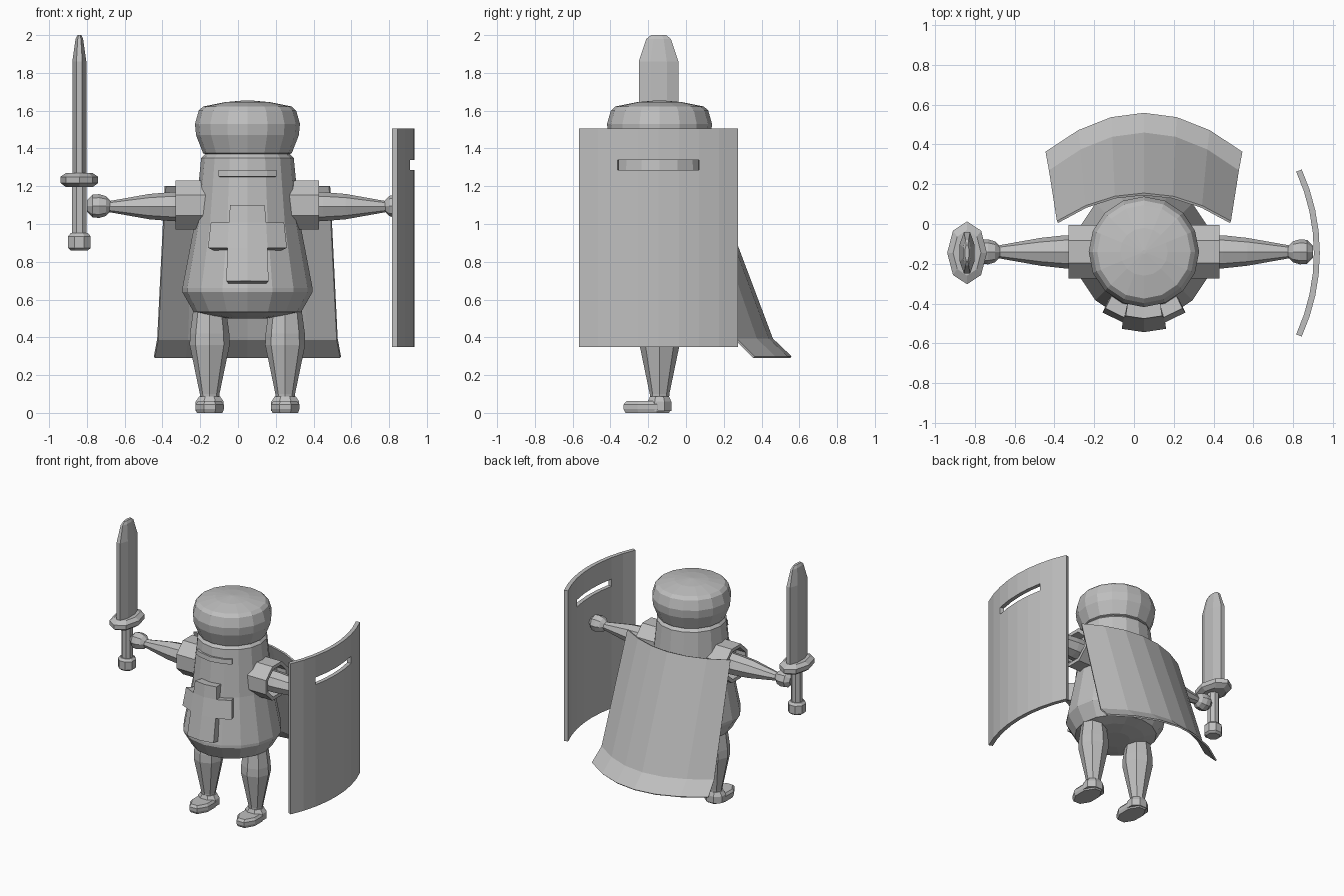
import bpy, bmesh, math

if "Cube" in bpy.data.objects:
    bpy.data.objects.remove(bpy.data.objects["Cube"])

CX, CY = 0.05, -0.14          # axis of the figure

mat = bpy.data.materials.new("plain grey")
mat.diffuse_color = (0.52, 0.52, 0.52, 1)
mat.use_nodes = True
mat.node_tree.nodes["Principled BSDF"].inputs["Base Color"].default_value = mat.diffuse_color


def finish(name, bm):
    bmesh.ops.recalc_face_normals(bm, faces=bm.faces)
    me = bpy.data.meshes.new(name)
    bm.to_mesh(me)
    bm.free()
    me.materials.append(mat)
    ob = bpy.data.objects.new(name, me)
    bpy.context.collection.objects.link(ob)
    return ob


def loft(name, rings, n=8, x=CX, y=CY, z=0, side=0, flat=False):
    """Stack of elliptical rings (h, a, b) along z, or along x when side is +-1."""
    bm = bmesh.new()
    ph = math.pi / n if flat else 0
    k = 1 / math.cos(math.pi / n) if flat else 1
    loops = []
    for r in rings:
        h, a, b = r[0], r[1] * k, r[-1] * k
        loop = []
        for i in range(n):
            t = ph + 2 * math.pi * i / n
            u, v = a * math.cos(t), b * math.sin(t)
            co = (x + side * h, y + u, z + v) if side else (x + u, y + v, z + h)
            loop.append(bm.verts.new(co))
        loops.append(loop)
    for lo, hi in zip(loops, loops[1:]):
        for i in range(n):
            j = (i + 1) % n
            bm.faces.new((lo[i], lo[j], hi[j], hi[i]))
    bm.faces.new(loops[0])
    bm.faces.new(loops[-1])
    return finish(name, bm)


def sheet(name, cols, rows, point, thick, keep=lambda i, j: True):
    """Grid surface of chosen cells, given a thickness."""
    bm = bmesh.new()
    v = [[bm.verts.new(point(c, r)) for r in rows] for c in cols]
    for i in range(len(cols) - 1):
        for j in range(len(rows) - 1):
            if keep(i, j):
                bm.faces.new((v[i][j], v[i + 1][j], v[i + 1][j + 1], v[i][j + 1]))
    bmesh.ops.delete(bm, geom=[p for p in bm.verts if not p.link_faces], context='VERTS')
    ob = finish(name, bm)
    m = ob.modifiers.new("thickness", 'SOLIDIFY')
    m.thickness, m.offset, m.use_even_offset = thick, 0, True
    return ob


# barrel body and helmet cap
loft("body", [(0.50, 0.10), (0.515, 0.20), (0.535, 0.285), (0.64, 0.345), (0.66, 0.345),
              (1.0, 0.28), (1.35, 0.245), (1.37, 0.225)], 16)
loft("helmet", [(1.36, 0.20), (1.375, 0.235), (1.47, 0.272), (1.53, 0.278), (1.60, 0.258),
                (1.622, 0.235), (1.645, 0.12), (1.655, 0.01)], 16)


def body_r(z):
    return 0.345 - (z - 0.66) * 0.19 if z < 1 else 0.28 - (z - 1) * 0.1


def on_body(out):
    def point(deg, z):
        t, r = math.radians(deg), body_r(z) + out
        return (CX + r * math.sin(t), CY - r * math.cos(t), z)
    return point


# chest cross and eye slit
sheet("chest_cross", [-35.5, -17, 0, 17, 35.5], [0.69, 0.865, 1.0, 1.095], on_body(0.02), 0.09,
      lambda i, j: i in (1, 2) or j == 1)
sheet("eye_slit", [-35, -22.5, 0, 22.5, 35], [1.25, 1.285], on_body(0.002), 0.03)

# arms and legs, both sides
for s, tag in ((-1, "left"), (1, "right")):
    loft(tag + "_sleeve", [(0.16, 0.135, 0.13), (0.38, 0.135, 0.13), (0.38, 0.11, 0.105),
                           (0.30, 0.11, 0.105)], 8, z=1.10, side=s, flat=True)
    loft(tag + "_arm", [(0.28, 0.085, 0.08), (0.40, 0.083, 0.077), (0.52, 0.07, 0.067),
                        (0.745, 0.03, 0.027)], 8, z=1.092, side=s)
    loft(tag + "_hand", [(0.725, 0.028), (0.75, 0.053), (0.785, 0.063), (0.82, 0.06),
                         (0.85, 0.03)], 8, z=1.095, side=s)
    lx = CX + s * 0.2
    loft(tag + "_leg", [(0.07, 0.05), (0.10, 0.052), (0.36, 0.106), (0.42, 0.104), (0.56, 0.085)],
         8, x=lx)
    # boot: sole stretched to the front, with an ankle cuff
    loft(tag + "_boot", [(0.0, 0.068, 0.115), (0.02, 0.075, 0.125), (0.045, 0.075, 0.125),
                         (0.062, 0.062, 0.11)], 8, x=lx, y=-0.205, flat=True)
    loft(tag + "_ankle", [(0.01, 0.074, 0.062), (0.06, 0.074, 0.062), (0.088, 0.055, 0.05)],
         8, x=lx, y=CY, flat=True)

# sword
SX, SY = -0.84, -0.145
loft("sword_blade", [(1.2, 0.037, 0.105), (1.86, 0.037, 0.105), (1.98, 0.02, 0.065),
                     (2.0, 0.01, 0.04)], 8, SX, SY, flat=True)
loft("sword_guard", [(1.195, 0.07, 0.115), (1.217, 0.10, 0.158), (1.25, 0.10, 0.158),
                     (1.27, 0.07, 0.115)], 8, SX, SY)
loft("sword_grip", [(0.93, 0.038), (1.21, 0.038)], 8, SX, SY, flat=True)
loft("sword_pommel", [(0.86, 0.045), (0.873, 0.06), (0.935, 0.06), (0.952, 0.045)],
     8, SX, SY, flat=True)

# curved shield with a viewing slot
R = 1.0


def shield_point(i, z):
    t = math.radians(24.5 * i / 4)
    return (0.92 - R * (1 - math.cos(t)), -0.146 + R * math.sin(t), z)


sheet("shield", range(-4, 5), [0.35, 1.285, 1.34, 1.505], shield_point, 0.03,
      lambda i, j: not (j == 1 and 2 <= i <= 5))

# cape: rows are (height, half width, centre y, sag)
cape_rows = [(1.2, 0.435, 0.15, 0.14), (0.39, 0.475, 0.455, 0.19), (0.295, 0.493, 0.555, 0.195)]
sheet("cape", [i / 3 for i in range(-3, 4)], cape_rows,
      lambda t, r: (CX + t * r[1], r[2] - r[3] * t * t, r[0]), 0.012)
